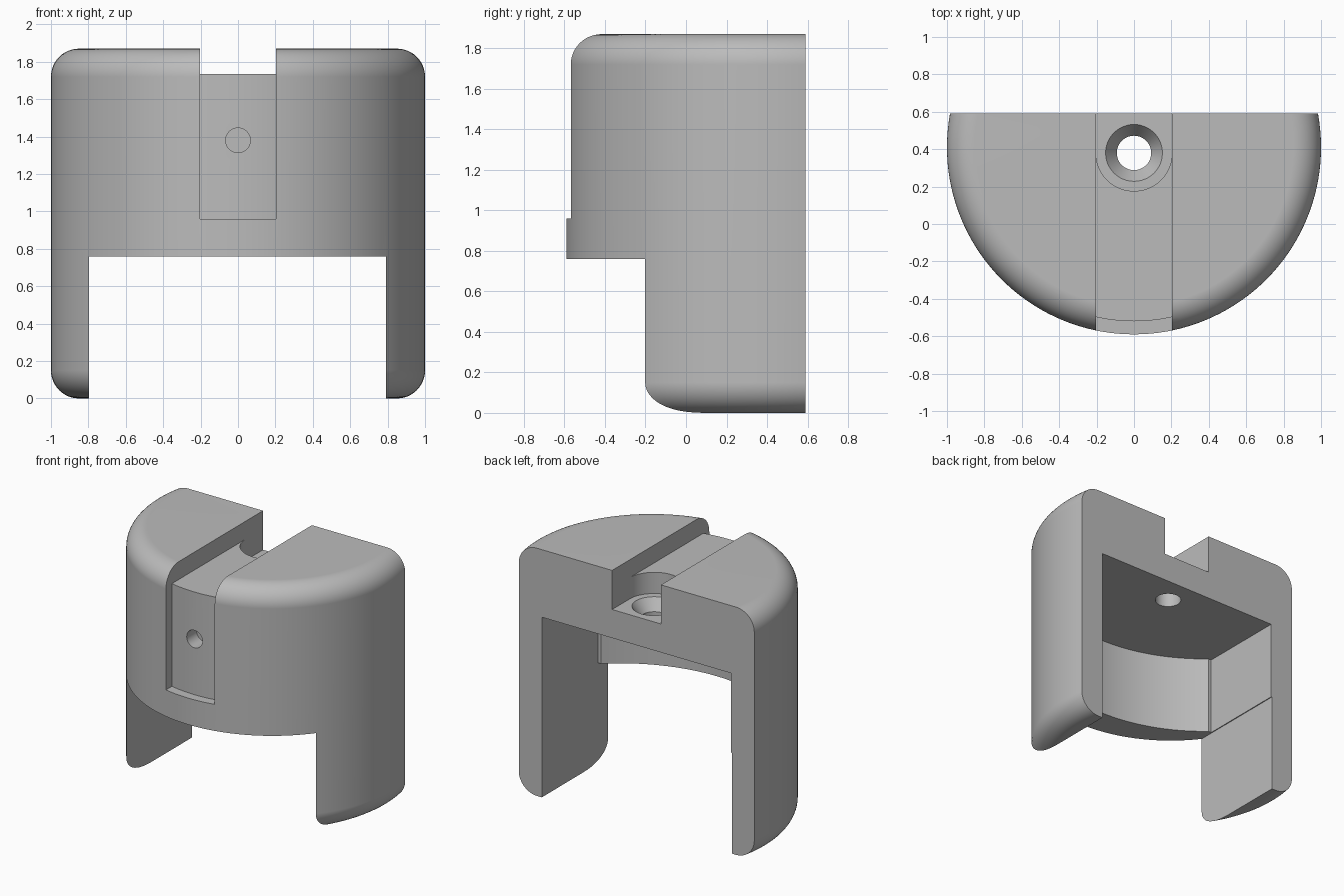
import bpy, bmesh, math
from mathutils import Matrix

if "Cube" in bpy.data.objects:
    bpy.data.objects.remove(bpy.data.objects["Cube"], do_unlink=True)

CY = 0.41      # y of the body axis
BACK = 0.59    # flat back plane
H = 1.87       # full height
R = 1.0        # body radius
F = 0.15       # edge rounding
SLOT = 0.204   # half width of slot and groove

grey = bpy.data.materials.new("plain grey")
grey.use_nodes = True
grey.diffuse_color = (0.5, 0.5, 0.5, 1)
grey.node_tree.nodes["Principled BSDF"].inputs["Base Color"].default_value = (0.5, 0.5, 0.5, 1)


def make(name, bm):
    bmesh.ops.recalc_face_normals(bm, faces=bm.faces)
    mesh = bpy.data.meshes.new(name)
    bm.to_mesh(mesh)
    bm.free()
    mesh.materials.append(grey)
    obj = bpy.data.objects.new(name, mesh)
    bpy.context.collection.objects.link(obj)
    return obj


def arc(cx, cy, r, a0, a1, n):
    """Points on an arc, angles in degrees."""
    return [(cx + r * math.cos(math.radians(a0 + (a1 - a0) * i / n)),
             cy + r * math.sin(math.radians(a0 + (a1 - a0) * i / n))) for i in range(n + 1)]


def prism(name, pts, z0, z1):
    bm = bmesh.new()
    face = bm.faces.new([bm.verts.new((x, y, z0)) for x, y in pts])
    new = bmesh.ops.extrude_face_region(bm, geom=[face])["geom"]
    bmesh.ops.translate(bm, vec=(0, 0, z1 - z0),
                        verts=[g for g in new if isinstance(g, bmesh.types.BMVert)])
    return make(name, bm)


def box(name, x0, x1, y0, y1, z0, z1):
    return prism(name, [(x0, y0), (x1, y0), (x1, y1), (x0, y1)], z0, z1)


def lathe(name, profile, y, steps):
    """Revolve (radius, z) points about a vertical axis at x = 0."""
    bm = bmesh.new()
    verts = [bm.verts.new((r, y, z)) for r, z in profile]
    edges = [bm.edges.new(p) for p in zip(verts, verts[1:])]
    bmesh.ops.spin(bm, geom=verts + edges, cent=(0, y, 0), axis=(0, 0, 1),
                   angle=2 * math.pi, steps=steps, use_duplicate=False)
    bmesh.ops.remove_doubles(bm, verts=bm.verts, dist=1e-5)
    return make(name, bm)


# Rounded drum
profile = [(0, 0)] + arc(R - F, F, F, -90, 0, 12) + arc(R - F, H - F, F, 0, 90, 12) + [(0, H)]
body = lathe("clamp_body", profile, CY, 144)

cutters = [box("back_cut", -2, 2, BACK, 3, -1, 3)]

# Front opening between the two legs
cutters.append(box("leg_gap", -0.797, 0.791, -2, 2, -1, 0.76))

# Cavity with a bowed front wall
half, side_y, mid_y = 0.765, -0.08, -0.368
sag = side_y - mid_y
rad = (half ** 2 + sag ** 2) / (2 * sag)
span = math.degrees(math.asin(half / rad))
wall = arc(0, mid_y + rad, rad, -90 - span, -90 + span, 32)
cutters.append(prism("cavity", [(-0.79, 1), (-0.79, side_y)] + wall + [(0.79, side_y), (0.79, 1)],
                     -0.5, 1.36))

# Top slot, then the front groove with its curved floor
cutters.append(box("top_slot", -SLOT, SLOT, -2, 2, 1.735, 2.2))
g = math.degrees(math.asin(SLOT / 0.93))
floor = arc(0, CY, 0.93, -90 - g, -90 + g, 12)
cutters.append(prism("front_groove", floor + [(SLOT, -1), (-SLOT, -1)], 0.96, 2.1))

# Round-ended pocket and countersunk screw hole
cutters.append(prism("pocket", [(SLOT, 1), (-SLOT, 1)] + arc(0, 0.38, SLOT, 180, 360, 32), 1.575, 2.3))
cutters.append(lathe("screw_hole", [(0, 1.2), (0.092, 1.2), (0.092, 1.49), (0.152, 1.575),
                                    (0.152, 1.65), (0, 1.65)], 0.38, 48))

# Blind round hole in the groove
bm = bmesh.new()
bmesh.ops.create_cone(bm, cap_ends=True, segments=40, radius1=0.066, radius2=0.066, depth=0.4,
                      matrix=Matrix.Translation((0, -0.6, 1.38)) @ Matrix.Rotation(math.pi / 2, 4, 'X'))
cutters.append(make("front_hole", bm))

# Cut everything away and discard the cutters
bpy.ops.object.select_all(action='DESELECT')
bpy.context.view_layer.objects.active = body
body.select_set(True)
for c in cutters:
    c.hide_render = True
    mod = body.modifiers.new(c.name, 'BOOLEAN')
    mod.operation = 'DIFFERENCE'
    mod.solver = 'EXACT'
    mod.object = c
    bpy.ops.object.modifier_apply(modifier=mod.name)
    bpy.data.objects.remove(c, do_unlink=True)

# Smooth curved faces, keep edges crisp
bpy.ops.object.shade_smooth_by_angle(angle=math.radians(25))
weighted = body.modifiers.new("even_shading", 'WEIGHTED_NORMAL')
weighted.keep_sharp = True
